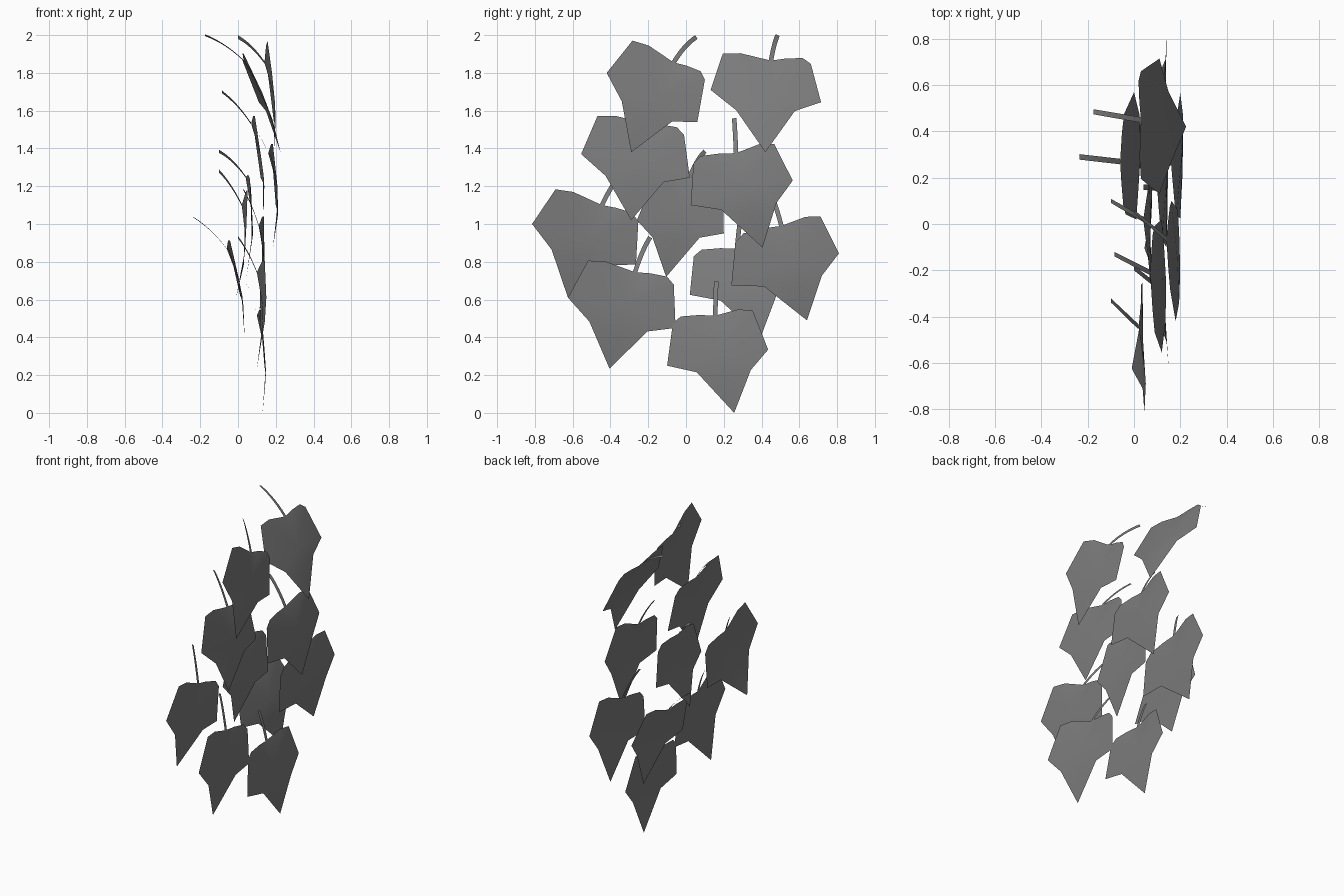
import bpy
import bmesh
from mathutils import Vector

cube = bpy.data.objects.get("Cube")
if cube:
    bpy.data.objects.remove(cube, do_unlink=True)

GREY = (0.2, 0.2, 0.2, 1.0)
leaf_grey = bpy.data.materials.new("leaf grey")
leaf_grey.use_nodes = True
leaf_grey.diffuse_color = GREY
shader = leaf_grey.node_tree.nodes["Principled BSDF"]
shader.inputs["Base Color"].default_value = GREY
shader.inputs["Roughness"].default_value = 0.8

# Half-leaf outlines from stalk to tip: (share towards tip, share towards lobe)
WIDE_HALF = [(-0.25, 0.53), (-0.34, 0.83), (0, 1), (0.37, 0.54)]
NARROW_HALF = [(-0.15, 0.28), (-0.30, 0.60), (-0.31, 0.76), (0, 1), (0.32, 0.51)]


def finish(bm, name):
    """Face the sheet outwards, then turn it into a smooth object."""
    for face in bm.faces:
        face.normal_update()
        if face.normal.x < 0:
            face.normal_flip()
    mesh = bpy.data.meshes.new(name)
    bm.to_mesh(mesh)
    bm.free()
    mesh.materials.append(leaf_grey)
    for poly in mesh.polygons:
        poly.use_smooth = True
    obj = bpy.data.objects.new(name, mesh)
    bpy.context.collection.objects.link(obj)
    return obj


def blade(name, base, tip, wide, narrow, bulge):
    """Lobed sheet, creased softly along a bowed midrib."""
    bm = bmesh.new()
    along = tip - base
    bow = Vector((bulge, 0, 0))
    start, end = bm.verts.new(base), bm.verts.new(tip)
    upper = bm.verts.new(base + along * 0.35 + bow)
    lower = bm.verts.new(base + along * 0.65 + bow * 0.9)
    for outline, lobe in ((WIDE_HALF, wide), (NARROW_HALF, narrow)):
        rim = [bm.verts.new(base + along * u + (lobe - base) * v) for u, v in outline]
        rim[-1].co += bow * 0.5
        ring = [start] + rim
        for a, b in zip(ring[:-2], ring[1:-1]):
            bm.faces.new((upper, a, b))
        bm.faces.new((upper, rim[-2], rim[-1], lower))
        bm.faces.new((lower, rim[-1], end))
    finish(bm, name)


def stalk(name, base, top, width=0.024, steps=6):
    """Flat ribbon arching up and back from the blade."""
    bm = bmesh.new()
    bend = base.lerp(top, 0.45) + Vector((0, 0, 0.03))
    rows = []
    for i in range(steps + 1):
        t = i / steps
        centre = base.lerp(bend, t).lerp(bend.lerp(top, t), t)
        way = (bend - base).lerp(top - bend, t)
        side = Vector((0, -way.z, way.y)).normalized() * width / 2
        rows.append([bm.verts.new(centre + side), bm.verts.new(centre - side)])
    for low, high in zip(rows, rows[1:]):
        bm.faces.new((low[0], low[1], high[1], high[0]))
    finish(bm, name)


def leaf(place, base, tip, wide, narrow, top, bulge=0.03):
    base, tip, wide, narrow, top = map(Vector, (base, tip, wide, narrow, top))
    blade(place + "_leaf", base, tip, wide, narrow, bulge)
    stalk(place + "_stalk", base, top)


# Each leaf: stalk joint, tip, wide lobe, narrow lobe, stalk top
leaf("top_front", (0.14, -0.065, 1.855), (0.19, -0.29, 1.38),
     (0.18, -0.42, 1.8), (0.19, 0.06, 1.54), (0, 0.055, 1.99))
leaf("top_back", (0.03, 0.45, 1.865), (0.225, 0.42, 1.38),
     (0.11, 0.13, 1.71), (0.11, 0.715, 1.645), (-0.175, 0.485, 2))
leaf("upper_front", (0.07, -0.21, 1.53), (0.135, -0.29, 1.02),
     (0.12, -0.555, 1.37), (0.12, 0.02, 1.245), (-0.085, -0.13, 1.7))
leaf("upper_back", (0.16, 0.265, 1.375), (0.185, 0.405, 0.875),
     (0.2, 0.565, 1.23), (0.2, 0.025, 1.1), (0.05, 0.255, 1.56), 0.04)
leaf("middle_front", (0.02, -0.445, 1.1), (-0.01, -0.625, 0.61),
     (0.045, -0.815, 1), (0.03, -0.265, 0.785), (-0.1, -0.33, 1.28))
leaf("centre", (0.04, 0.02, 1.25), (0.045, -0.105, 0.72),
     (0.07, -0.26, 1.02), (0.08, 0.2, 0.95), (-0.1, 0.1, 1.385))
leaf("middle_back", (0.11, 0.505, 0.99), (0.105, 0.64, 0.49),
     (0.14, 0.81, 0.845), (0.13, 0.24, 0.675), (0.03, 0.44, 1.18))
leaf("inner", (-0.06, 0.27, 0.87), (0.035, 0.395, 0.4),
     (0, 0.57, 0.73), (0.01, 0.02, 0.625), (-0.235, 0.29, 1.035))
leaf("lower_front", (0.1, -0.27, 0.745), (0.1, -0.405, 0.235),
     (0.15, -0.625, 0.61), (0.12, -0.055, 0.45), (0, -0.19, 0.93))
leaf("bottom", (0.1, 0.155, 0.515), (0.13, 0.255, 0),
     (0.14, 0.435, 0.335), (0.14, -0.1, 0.25), (0.04, 0.16, 0.695))
